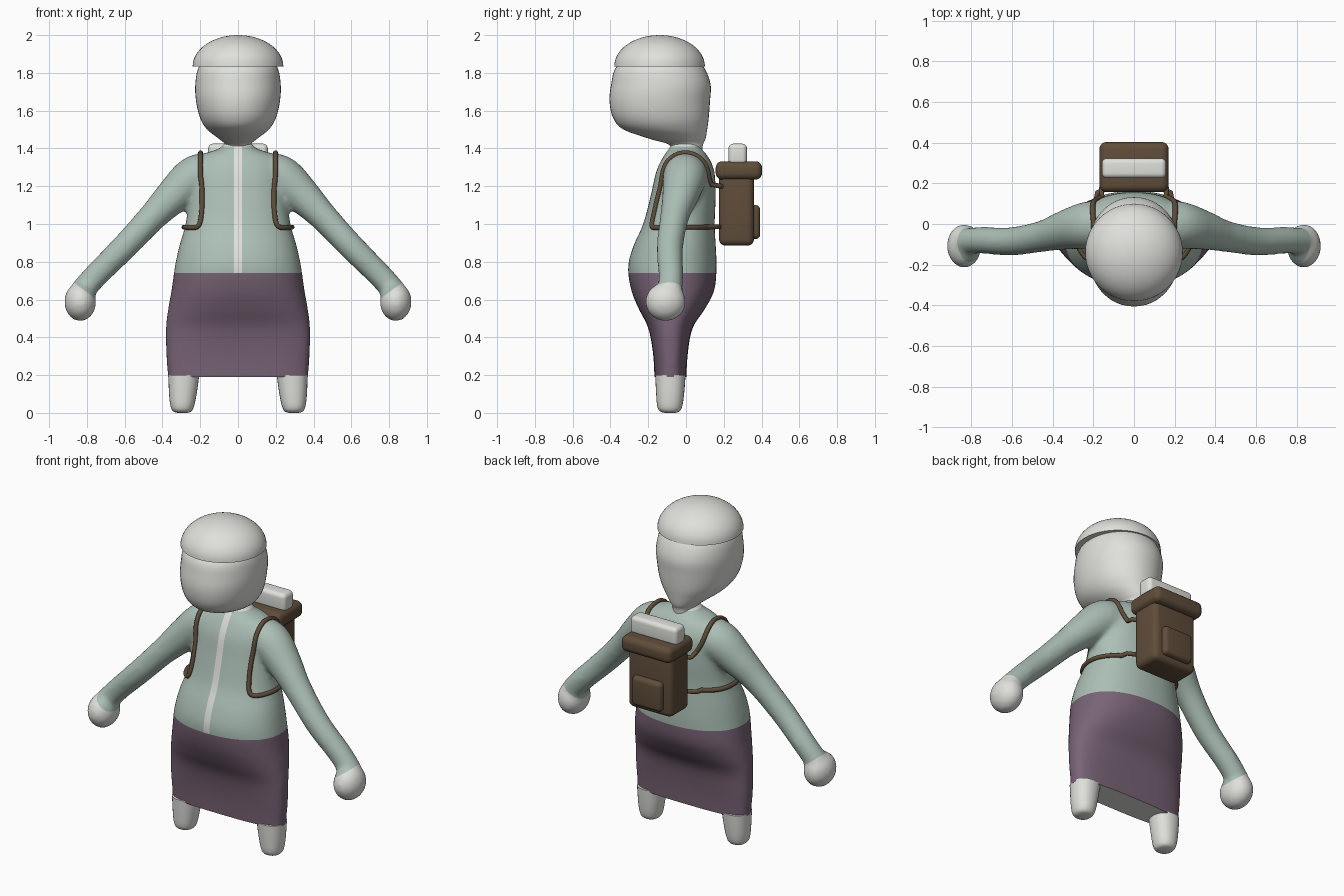
import bpy, bmesh, math
from mathutils import Vector
from mathutils.bvhtree import BVHTree

old = bpy.data.objects.get("Cube")
if old:
    bpy.data.objects.remove(old, do_unlink=True)


def material(name, rgb):
    m = bpy.data.materials.new(name)
    m.use_nodes = True
    color = (*rgb, 1)
    m.diffuse_color = color
    m.node_tree.nodes["Principled BSDF"].inputs["Base Color"].default_value = color
    return m


WHITE = material("off white", (0.74, 0.75, 0.71))
GREEN = material("sage green", (0.41, 0.52, 0.465))
PURPLE = material("dusty purple", (0.19, 0.125, 0.18))
BROWN = material("leather brown", (0.115, 0.074, 0.043))


def spline(points, steps=5):
    """Smoothly interpolate a list of tuples."""
    out = []
    for i in range(len(points) - 1):
        a, b, c, d = (points[min(max(k, 0), len(points) - 1)] for k in range(i - 1, i + 3))
        for s in range(steps):
            t = s / steps
            out.append([q + t * ((r - p) / 2 + t * (p - 2.5 * q + 2 * r - w / 2
                        + t * (1.5 * (q - r) + (w - p) / 2)))
                        for p, q, r, w in zip(a, b, c, d)])
    return out + [list(points[-1])]


def skin(bm, rings):
    """Bridge rings of points and close both ends."""
    loops = [[bm.verts.new(p) for p in ring] for ring in rings]
    n = len(loops[0])
    for low, high in zip(loops, loops[1:]):
        for i in range(n):
            j = (i + 1) % n
            bm.faces.new((low[i], low[j], high[j], high[i]))
    bm.faces.new(loops[0][::-1])
    bm.faces.new(loops[-1])


def sections(bm, rows, steps=5, n=48):
    """Loft rows of (z, centre x, half width, front y, back y, roundness)."""
    rings = []
    for z, cx, hw, y0, y1, e in spline(rows, steps):
        ring = []
        for i in range(n):
            c, s = math.cos(math.tau * i / n), math.sin(math.tau * i / n)
            ring.append((cx + hw * math.copysign(abs(c) ** (2 / e), c),
                         (y0 + y1) / 2 + (y1 - y0) / 2 * math.copysign(abs(s) ** (2 / e), s), z))
        rings.append(ring)
    skin(bm, rings)


def tube(bm, rows, n=24):
    """Loft round sections along a path of (x, y, z, radius)."""
    path = spline(rows)
    rings = []
    for i, (x, y, z, r) in enumerate(path):
        before, after = path[max(i - 1, 0)], path[min(i + 1, len(path) - 1)]
        along = (Vector(after[:3]) - Vector(before[:3])).normalized()
        u = along.cross(Vector((0, 1, 0))).normalized()
        v = along.cross(u)
        rings.append([Vector((x, y, z)) + r * (math.cos(math.tau * k / n) * u
                      + math.sin(math.tau * k / n) * v) for k in range(n)])
    skin(bm, rings)


def finish(name, bm, mats):
    bmesh.ops.recalc_face_normals(bm, faces=bm.faces)
    mesh = bpy.data.meshes.new(name)
    bm.to_mesh(mesh)
    for m in mats:
        mesh.materials.append(m)
    for p in mesh.polygons:
        p.use_smooth = True
    mesh.set_sharp_from_angle(angle=math.radians(50))
    ob = bpy.data.objects.new(name, mesh)
    bpy.context.collection.objects.link(ob)
    return ob


# Clothed body: torso, arms and hands fused into one smooth skin
bm = bmesh.new()
sections(bm, [(0.1, 0, 0.37, -0.165, 0, 3), (0.19, 0, 0.372, -0.167, 0.002, 3),
              (0.32, 0, 0.38, -0.175, 0.01, 3), (0.45, 0, 0.382, -0.2, 0.035, 2.6),
              (0.55, 0, 0.37, -0.25, 0.1, 2.4), (0.65, 0, 0.352, -0.29, 0.15, 2.3),
              (0.77, 0, 0.335, -0.307, 0.162, 2.2), (0.88, 0, 0.312, -0.28, 0.158, 2.2),
              (1.0, 0, 0.278, -0.227, 0.152, 2.2), (1.15, 0, 0.258, -0.187, 0.157, 2.3),
              (1.28, 0, 0.245, -0.157, 0.15, 2.3), (1.36, 0, 0.2, -0.118, 0.115, 2.2),
              (1.4, 0, 0.1, -0.09, 0.08, 2), (1.44, 0, 0.06, -0.07, 0.07, 2)])
for s in (-1, 1):
    tube(bm, [(s * 0.1, 0, 1.26, 0.11), (s * 0.22, -0.005, 1.25, 0.117),
              (s * 0.34, -0.03, 1.15, 0.097), (s * 0.45, -0.06, 1.04, 0.077),
              (s * 0.6, -0.085, 0.88, 0.07), (s * 0.75, -0.08, 0.73, 0.066),
              (s * 0.83, -0.085, 0.64, 0.065)])
    hand = bmesh.ops.create_uvsphere(bm, u_segments=24, v_segments=16, radius=1)["verts"]
    bmesh.ops.scale(bm, vec=(0.085, 0.108, 0.103), verts=hand)
    bmesh.ops.translate(bm, vec=(s * 0.835, -0.108, 0.588), verts=hand)
blank = finish("body_blank", bm, [])
remesh = blank.modifiers.new("fuse", "REMESH")
remesh.mode = "VOXEL"
remesh.voxel_size = 0.015
soft = blank.modifiers.new("soften", "SMOOTH")
soft.factor = 0.5
soft.iterations = 8
fused = bpy.data.meshes.new_from_object(blank.evaluated_get(bpy.context.evaluated_depsgraph_get()))
bpy.data.objects.remove(blank, do_unlink=True)
bm = bmesh.new()
bm.from_mesh(fused)
bpy.data.meshes.remove(fused)


def cut(point, normal, clear=False):
    bmesh.ops.bisect_plane(bm, geom=bm.verts[:] + bm.edges[:] + bm.faces[:], dist=1e-5,
                           plane_co=point, plane_no=normal, clear_inner=clear)


# Cut the hem, waist, collar, zip and cuffs as clean colour borders
HEM, WAIST, COLLAR, ZIP = 0.19, 0.74, 1.41, 0.02
cut((0, 0, HEM), (0, 0, 1), True)
bmesh.ops.holes_fill(bm, edges=[e for e in bm.edges if e.is_boundary], sides=0)
cut((0, 0, WAIST), (0, 0, 1))
cut((0, 0, COLLAR), (0, 0, 1))
for s in (-1, 1):
    cut((s * ZIP, 0, 0), (1, 0, 0))
    cut((s * 0.815, 0, 0.65), (s * 0.6, 0, -0.8))
bm.normal_update()
for f in bm.faces:
    x, y, z = f.calc_center_median()
    ax = abs(x)
    if ax > 0.6:
        f.material_index = 1 if (ax - 0.815) * 0.6 - (z - 0.65) * 0.8 > 0 else 0
    elif z > COLLAR or z < HEM + 0.001:
        f.material_index = 1
    elif z < WAIST:
        f.material_index = 2
    elif ax < ZIP and f.normal.y < 0 and y < 0:
        f.material_index = 1
surface = BVHTree.FromBMesh(bm)
finish("clothed_body", bm, [GREEN, WHITE, PURPLE])

# Feet
for s, side in ((-1, "right"), (1, "left")):
    bm = bmesh.new()
    sections(bm, [(0.2, s * 0.287, 0.082, -0.163, -0.002, 2.3), (0.1, s * 0.292, 0.073, -0.158, -0.01, 2.2),
                  (0.035, s * 0.295, 0.062, -0.152, -0.02, 2.2), (0.008, s * 0.295, 0.048, -0.137, -0.035, 2.2),
                  (0, s * 0.295, 0.025, -0.11, -0.06, 2)], n=28)
    finish(side + "_foot", bm, [WHITE])

# Head with neck
bm = bmesh.new()
sections(bm, [(1.37, 0, 0.065, -0.075, 0.085, 2), (1.42, 0, 0.068, -0.09, 0.09, 2),
              (1.45, 0, 0.1, -0.19, 0.103, 2), (1.5, 0, 0.163, -0.33, 0.112, 2),
              (1.56, 0, 0.2, -0.385, 0.12, 2.1), (1.65, 0, 0.222, -0.405, 0.127, 2.1),
              (1.74, 0, 0.226, -0.396, 0.13, 2.1), (1.83, 0, 0.208, -0.37, 0.095, 2.1),
              (1.9, 0, 0.15, -0.28, 0.03, 2)])
finish("head", bm, [WHITE])

# Domed cap
bm = bmesh.new()
dome = []
for i in range(17):
    a = 1.55 * i / 16
    r = 0.24 * math.cos(a)
    dome.append((1.835 + 0.165 * math.sin(a), 0, r, -0.14 - r, -0.14 + r, 2))
sections(bm, dome, steps=1)
finish("cap", bm, [WHITE])


# Backpack from rounded boxes
def box(name, low, high, mat, bevel):
    bm = bmesh.new()
    bmesh.ops.create_cube(bm, size=1)
    for v in bm.verts:
        v.co = [l + (c + 0.5) * (h - l) for c, l, h in zip(v.co, low, high)]
    bmesh.ops.bevel(bm, geom=bm.edges[:], offset=bevel, segments=5, profile=0.5, affect="EDGES")
    finish(name, bm, [mat])


box("pack_body", (-0.15, 0.175, 0.885), (0.15, 0.36, 1.27), BROWN, 0.035)
box("pack_lid", (-0.17, 0.157, 1.235), (0.17, 0.403, 1.332), BROWN, 0.035)
box("pack_pocket", (-0.1, 0.33, 0.92), (0.1, 0.393, 1.1), BROWN, 0.025)
box("bedroll", (-0.158, 0.225, 1.315), (0.158, 0.323, 1.425), WHITE, 0.025)

# Shoulder straps that hug the body and end at the pack
for s, side in ((-1, "right"), (1, "left")):
    route = spline([(0.12, 0.2, 1.2), (0.17, 0.165, 1.21), (0.2, 0.1, 1.31), (0.2, 0, 1.39),
                    (0.2, -0.1, 1.34), (0.2, -0.15, 1.2), (0.2, -0.18, 1.06), (0.225, -0.19, 0.99),
                    (0.285, -0.1, 0.985), (0.28, 0.05, 0.985), (0.2, 0.14, 0.985), (0.1, 0.19, 0.985)])
    points = []
    for i, (x, y, z) in enumerate(route):
        p = Vector((s * x, y, z))
        if 5 <= i <= len(route) - 6:
            spot, normal, _, _ = surface.find_nearest(p)
            p = spot + normal * 0.005
        points.append(p)
    curve = bpy.data.curves.new(side + "_strap", "CURVE")
    curve.dimensions = "3D"
    curve.bevel_depth = 0.013
    curve.bevel_resolution = 3
    curve.use_fill_caps = True
    line = curve.splines.new("POLY")
    line.points.add(len(points) - 1)
    for target, p in zip(line.points, points):
        target.co = (*p, 1)
    line.use_smooth = True
    curve.materials.append(BROWN)
    bpy.context.collection.objects.link(bpy.data.objects.new(side + "_strap", curve))
